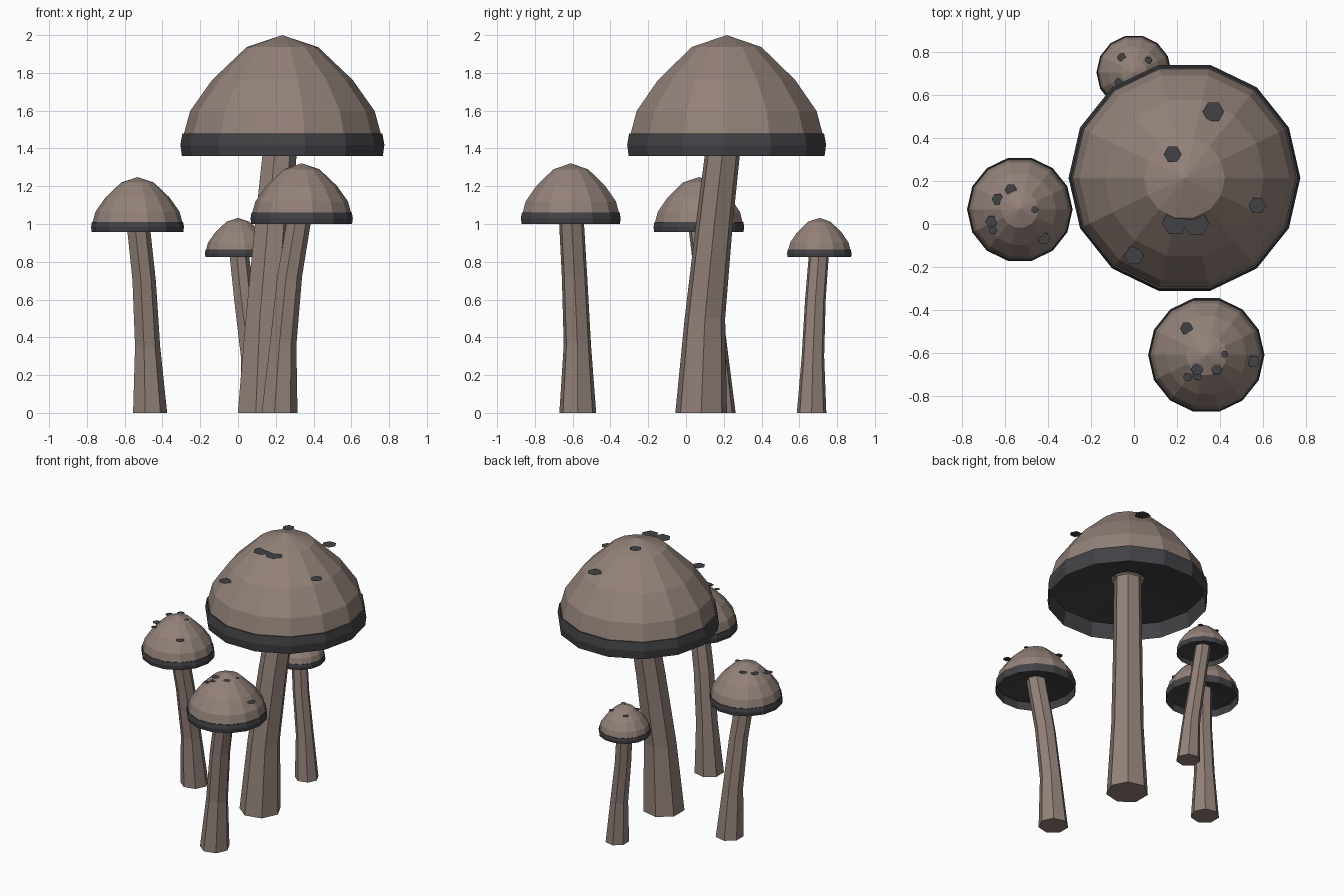
import bpy
from math import sin, cos, pi

if "Cube" in bpy.data.objects:
    bpy.data.objects.remove(bpy.data.objects["Cube"])


def material(name, col):
    m = bpy.data.materials.new(name)
    m.diffuse_color = (*col, 1)
    m.use_nodes = True
    m.node_tree.nodes["Principled BSDF"].inputs["Base Color"].default_value = m.diffuse_color
    return m


BROWN = material("brown_flesh", (0.29, 0.22, 0.19))
DARK = material("dark_rim", (0.055, 0.055, 0.062))


def make(name, verts, faces, mat):
    me = bpy.data.meshes.new(name)
    me.from_pydata(verts, [], faces)
    me.materials.append(mat)
    ob = bpy.data.objects.new(name, me)
    bpy.context.collection.objects.link(ob)
    return ob


def loft(name, rings, n, mat, close_start=False, close_end=False):
    """Skin horizontal n-gon rings given as (x, y, z, radius)."""
    verts = [(x + r * cos(2 * pi * i / n), y + r * sin(2 * pi * i / n), z)
             for x, y, z, r in rings for i in range(n)]
    faces = [(k * n + i, k * n + (i + 1) % n, (k + 1) * n + (i + 1) % n, (k + 1) * n + i)
             for k in range(len(rings) - 1) for i in range(n)]
    last = (len(rings) - 1) * n
    if close_start:
        faces.append(tuple(reversed(range(n))))
    if close_end:
        verts.append((rings[-1][0], rings[-1][1], close_end))
        faces += [(last + i, last + (i + 1) % n, len(verts) - 1) for i in range(n)]
    return make(name, verts, faces, mat)


# Cap profiles as (radius, height) in units of the cap radius
DOME = [(.97, .2), (.905, .44), (.69, .745), (.35, 1.068)]
RIM = [(.2, .3), (.95, .2), (.985, 0), (1, .11), (.98, .222), (.95, .222)]


def mushroom(label, cx, cy, rim_z, R, stem, spots):
    apex = rim_z + 1.185 * R

    def ring(p):
        return (cx, cy, rim_z + p[1] * R, p[0] * R)

    # Dome, then rim band with hollow gills below
    loft(label + "_cap", [ring(p) for p in DOME], 14, BROWN, close_end=apex)
    loft(label + "_rim_and_gills", [ring(p) for p in RIM], 14, DARK)
    # Bent stem with a small flared collar at the top
    x, y, z, r = stem[-1]
    loft(label + "_stem", stem + [(x, y, z + .01, r * 1.18)], 7, BROWN,
         close_start=True, close_end=z + .02)
    # Flat hexagonal spots hovering on the dome
    verts, faces = [], []
    for sx, sy, sr in spots:
        d2 = (sx - cx) ** 2 + (sy - cy) ** 2
        sz = apex - .81 * d2 / R
        faces.append(tuple(range(len(verts), len(verts) + 6)))
        verts += [(sx + sr * cos(pi * i / 3), sy + sr * sin(pi * i / 3), sz) for i in range(6)]
    make(label + "_spots", verts, faces, DARK)


mushroom("large_mushroom", .235, .215, 1.36, .54,
         [(.125, .08, 0, .14), (.14, .1, .5, .11), (.18, .15, 1.0, .1), (.23, .21, 1.52, .093)],
         [(.37, .523, .05), (.18, .325, .042), (.19, .005, .06), (.29, .003, .06),
          (.575, .086, .04), (0, -.147, .045)])

mushroom("front_mushroom", .337, -.61, 1.0, .271,
         [(.215, -.573, 0, .1), (.235, -.575, .36, .074), (.27, -.59, .72, .069),
          (.33, -.61, 1.08, .067)],
         [(.244, -.486, .03), (.42, -.607, .017), (.556, -.64, .03), (.384, -.677, .026),
          (.295, -.677, .03), (.295, -.71, .02), (.249, -.714, .02)])

mushroom("left_mushroom", -.532, .068, .957, .246,
         [(-.47, .17, 0, .095), (-.482, .15, .35, .07), (-.5, .11, .7, .065),
          (-.535, .07, 1.03, .064)],
         [(-.574, .16, .028), (-.635, .116, .028), (-.663, .012, .03), (-.658, -.03, .02),
          (-.463, .067, .018), (-.42, -.067, .03)])

mushroom("back_mushroom", 0, .706, .825, .175,
         [(.09, .665, 0, .08), (.07, .672, .3, .061), (.03, .685, .6, .056),
          (0, .706, .875, .054)],
         [(-.058, .777, .02), (.067, .763, .018), (-.07, .66, .02), (.05, .65, .02)])
